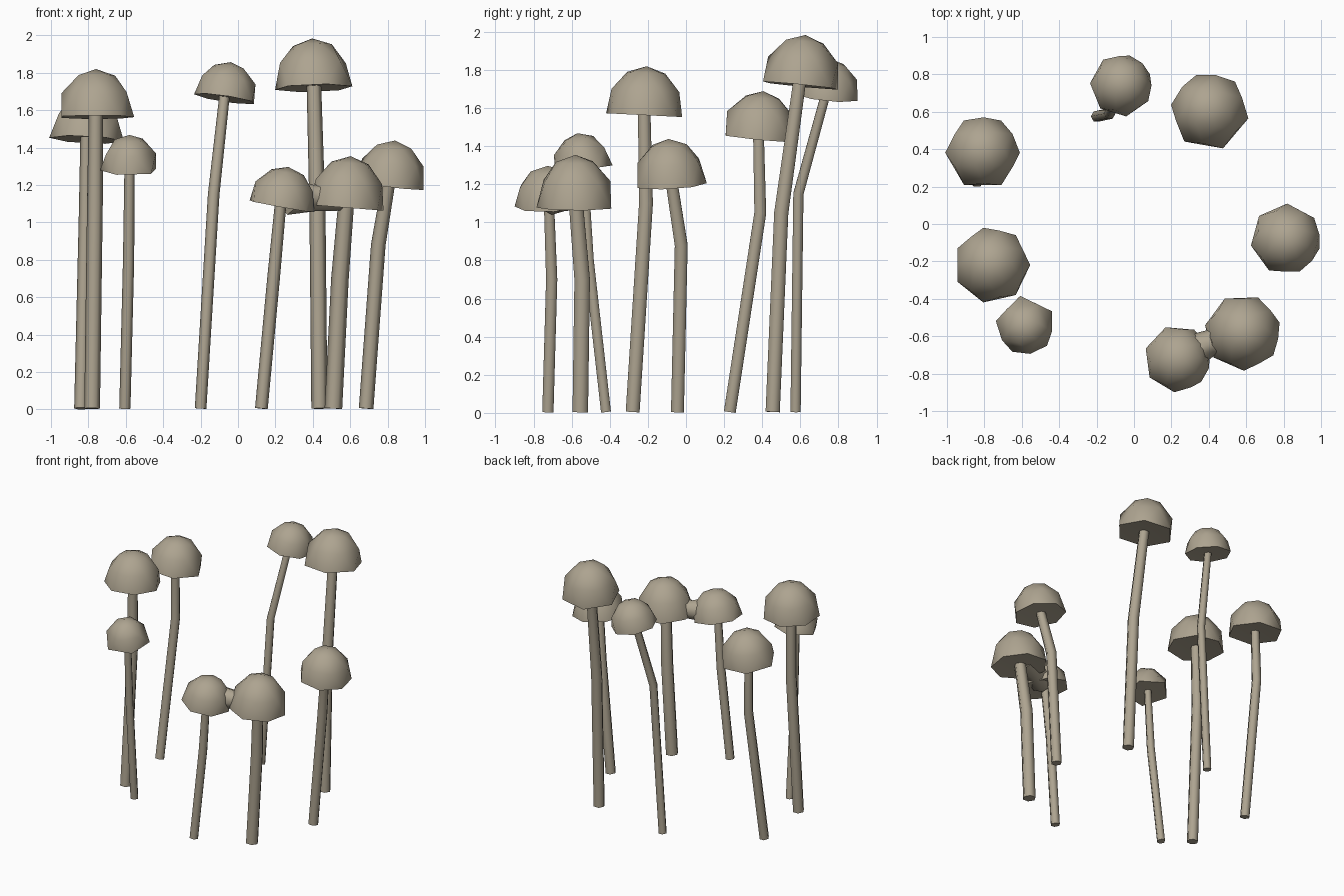
import bpy
import bmesh
from math import cos, sin, pi, radians, atan
from mathutils import Matrix, Vector

cube = bpy.data.objects.get("Cube")
if cube:
    bpy.data.objects.remove(cube)

tan = bpy.data.materials.new("pale_brown")
tan.use_nodes = True
tan.diffuse_color = (0.42, 0.37, 0.28, 1)
tan.node_tree.nodes["Principled BSDF"].inputs["Base Color"].default_value = tan.diffuse_color


def finish(bm, name, sharp):
    """Turn a bmesh into a smooth-shaded object."""
    bmesh.ops.recalc_face_normals(bm, faces=bm.faces)
    mesh = bpy.data.meshes.new(name)
    bm.to_mesh(mesh)
    bm.free()
    mesh.materials.append(tan)
    obj = bpy.data.objects.new(name, mesh)
    bpy.context.collection.objects.link(obj)
    bpy.ops.object.select_all(action="DESELECT")
    obj.select_set(True)
    bpy.context.view_layer.objects.active = obj
    bpy.ops.object.shade_smooth_by_angle(angle=radians(sharp))


def fan(bm, ring, centre):
    tip = bm.verts.new(centre)
    for i, v in enumerate(ring):
        bm.faces.new((v, ring[(i + 1) % len(ring)], tip))


def make_cap(name, centre, radius, height, sides, turn, tilt):
    """Low-poly dome with staggered rings and a slightly hollow underside."""
    bm = bmesh.new()

    def ring(scale, z, stagger):
        return [bm.verts.new((radius * scale * cos(a), radius * scale * sin(a), z * height))
                for a in (radians(turn) + 2 * pi * (i + stagger) / sides for i in range(sides))]

    rim, shoulder, crown = ring(1, 0.03, 0), ring(0.89, 0.52, 0.5), ring(0.5, 0.87, 0)
    for i in range(sides):
        j = (i + 1) % sides
        bm.faces.new((rim[i], rim[j], shoulder[i]))
        bm.faces.new((rim[j], shoulder[j], shoulder[i]))
        bm.faces.new((crown[i], shoulder[i], crown[j]))
        bm.faces.new((crown[j], shoulder[i], shoulder[j]))
    fan(bm, crown, (0, 0, height))
    fan(bm, rim, (0, 0, height * 0.08))
    lean = Matrix.Rotation(-atan(tilt[0]), 4, "Y") @ Matrix.Rotation(atan(tilt[1]), 4, "X")
    bm.transform(Matrix.Translation(centre) @ lean)
    finish(bm, name, 60)


def make_tube(name, points, radii, sides=6, up=(0, 1, 0)):
    """Sweep a polygon along a few points."""
    bm = bmesh.new()
    pts = [Vector(p) for p in points]
    rings = []
    for k, p in enumerate(pts):
        along = (pts[min(k + 1, len(pts) - 1)] - pts[max(k - 1, 0)]).normalized()
        side = Vector(up).cross(along).normalized()
        other = along.cross(side)
        rings.append([bm.verts.new(p + radii[k] * (side * cos(a) + other * sin(a)))
                      for a in (2 * pi * i / sides for i in range(sides))])
    for a, b in zip(rings, rings[1:]):
        for i in range(sides):
            j = (i + 1) % sides
            bm.faces.new((a[i], a[j], b[j], b[i]))
    fan(bm, rings[0], pts[0])
    fan(bm, rings[-1], pts[-1])
    finish(bm, name, 65)


# name, cap centre, radius, height, sides, turn, tilt, stem base, stem middle, stem radius
mushrooms = [
    ("back_right", (-.81, .38, 1.435), .2, .255, 6, 0, (-.05, -.1), (-.84, .23), (-.815, .39, 1.05), .036),
    ("middle_right", (-.76, -.22, 1.555), .205, .265, 7, 0, (0, -.05), (-.78, -.28), (-.765, -.21, 1.1), .042),
    ("front_right", (-.58, -.54, 1.27), .16, .2, 5, 28, (0, .15), (-.605, -.42), (-.585, -.51, .8), .03),
    ("front_centre", (.23, -.72, 1.08), .18, .22, 7, 8, (-.18, .03), (.125, -.725), (.19, -.705, .7), .034),
    ("front_left", (.58, -.58, 1.07), .205, .285, 7, 15, (-.08, 0), (.51, -.555), (.545, -.545, .7), .047),
    ("middle_left", (.81, -.08, 1.19), .19, .25, 7, -15, (-.12, .05), (.685, -.045), (.75, -.025, .88), .039),
    ("back_left", (.405, .6, 1.71), .21, .275, 6, -10, (.03, -.1), (.435, .455), (.425, .5, 1.05), .043),
    ("back_centre", (-.07, .74, 1.655), .168, .205, 7, -30, (-.15, -.1), (-.2, .575), (-.13, .59, 1.15), .031),
]
for name, centre, radius, height, sides, turn, tilt, base, middle, thick in mushrooms:
    make_cap(name + "_cap", centre, radius, height, sides, turn, tilt)
    top = (centre[0], centre[1], centre[2] + height * 0.2)
    make_tube(name + "_stem", [(*base, 0.005), middle, top], [thick, thick, thick * 0.9])

# Web of flesh joining the two touching front caps
make_tube("cap_bridge", [(.27, -.7, 1.14), (.41, -.635, 1.13), (.53, -.6, 1.16)],
          [.1, .07, .1], 8, (0, 0, 1))
